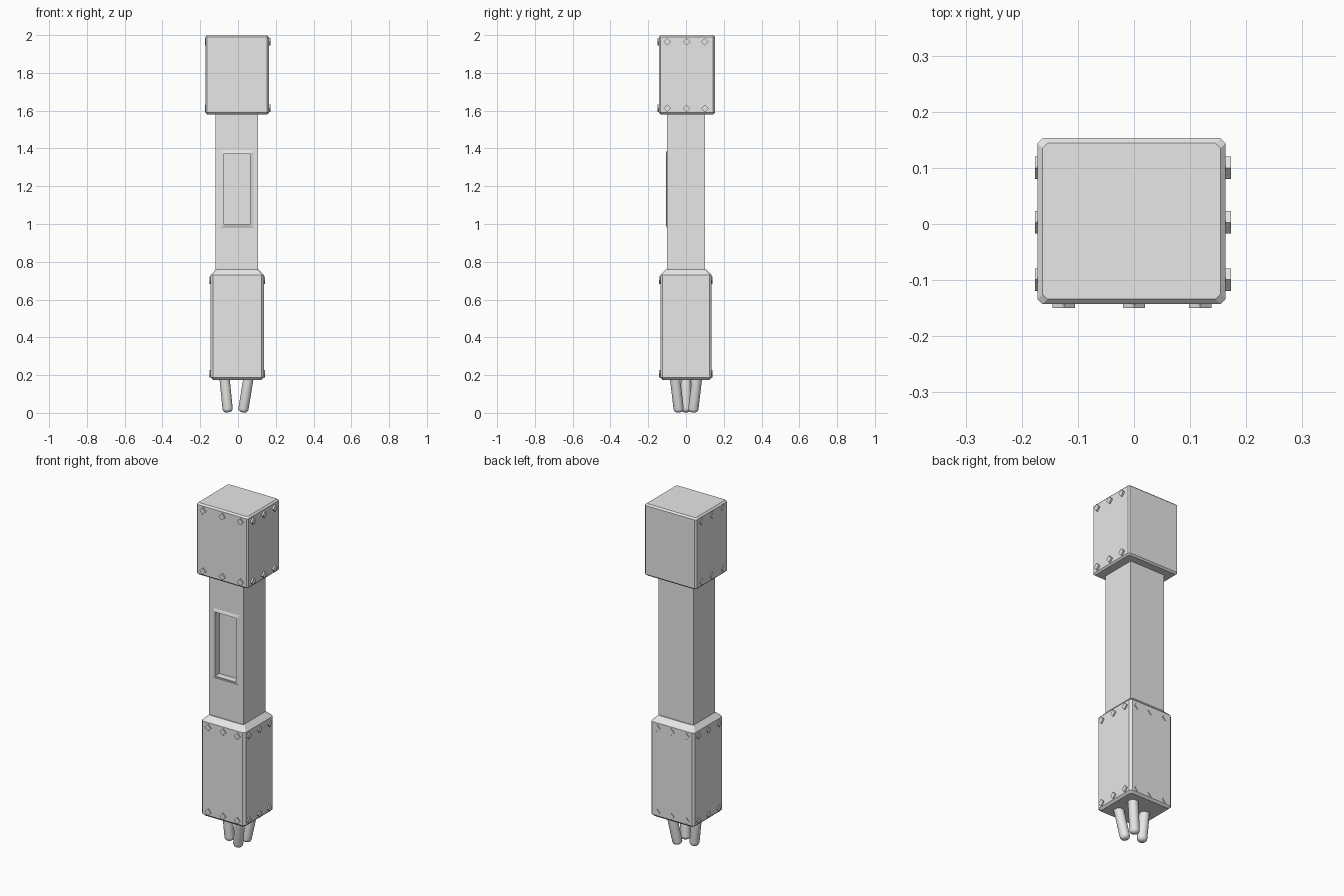
import bpy, bmesh, math
from mathutils import Vector, Matrix

cube = bpy.data.objects.get("Cube")
if cube:
    bpy.data.objects.remove(cube, do_unlink=True)

grey = bpy.data.materials.new("plain_grey")
grey.use_nodes = True
grey.diffuse_color = (0.8, 0.8, 0.8, 1)
grey.node_tree.nodes["Principled BSDF"].inputs["Base Color"].default_value = (0.8, 0.8, 0.8, 1)


def finish(name, bm):
    bmesh.ops.recalc_face_normals(bm, faces=bm.faces)
    mesh = bpy.data.meshes.new(name)
    bm.to_mesh(mesh)
    bm.free()
    mesh.materials.append(grey)
    obj = bpy.data.objects.new(name, mesh)
    bpy.context.collection.objects.link(obj)
    return obj


def loft(name, rings):
    """Skin a list of equal-length point rings and cap both ends."""
    bm = bmesh.new()
    rows = [[bm.verts.new(p) for p in ring] for ring in rings]
    n = len(rows[0])
    for a, b in zip(rows, rows[1:]):
        for i in range(n):
            j = (i + 1) % n
            bm.faces.new((a[i], a[j], b[j], b[i]))
    bm.faces.new(rows[0])
    bm.faces.new(rows[-1])
    return finish(name, bm)


def chamfered_ring(x0, x1, y0, y1, z, c):
    return [(x0 + c, y0, z), (x1 - c, y0, z), (x1, y0 + c, z), (x1, y1 - c, z),
            (x1 - c, y1, z), (x0 + c, y1, z), (x0, y1 - c, z), (x0, y0 + c, z)]


def block(name, x0, x1, y0, y1, levels, c):
    """Chamfered block; levels are (height, inset) pairs."""
    return loft(name, [chamfered_ring(x0 + d, x1 - d, y0 + d, y1 - d, z, c)
                       for z, d in levels])


def upright_ring(x0, x1, z0, z1, y):
    return [(x0, y, z0), (x1, y, z0), (x1, y, z1), (x0, y, z1)]


# Head and lower housing
block("head_block", -0.172, 0.163, -0.143, 0.153,
      [(1.58, 0.009), (1.589, 0), (1.991, 0), (2.0, 0.009)], 0.009)
block("lower_housing", -0.145, 0.137, -0.136, 0.136,
      [(0.175, 0.012), (0.187, 0), (0.73, 0), (0.76, 0.029)], 0.012)

# Shaft with a slightly raised rim around a recessed front panel
loft("shaft", [
    upright_ring(-0.118, 0.107, 0.70, 1.62, 0.101),
    upright_ring(-0.118, 0.107, 0.70, 1.62, -0.101),
    upright_ring(-0.092, 0.081, 0.98, 1.39, -0.101),
    upright_ring(-0.074, 0.063, 0.997, 1.372, -0.107),
    upright_ring(-0.074, 0.063, 0.997, 1.372, -0.066),
])


# Four-sided bolts
def bolt(name, position, normal, height):
    bm = bmesh.new()
    turn = Vector(normal).to_track_quat("Z", "Y").to_matrix().to_4x4()
    bmesh.ops.create_cone(bm, cap_ends=True, segments=4, radius1=0.02, radius2=0.02,
                          depth=2 * height,
                          matrix=Matrix.Translation(position) @ turn)
    finish(name, bm)


def bolt_rows(part, side, normal, face, heights, columns, proud):
    for z in heights:
        for n, across in enumerate(columns):
            spot = (face, across, z) if normal[0] else (across, face, z)
            row = "upper" if z == max(heights) else "lower"
            bolt(f"{part}_{side}_{row}_bolt_{n + 1}", spot, normal, proud)


LEFT, RIGHT, FRONT, BACK = (1, 0, 0), (-1, 0, 0), (0, -1, 0), (0, 1, 0)
head_z = (1.612, 1.965)
bolt_rows("head", "left", LEFT, 0.163, head_z, (-0.099, 0.003, 0.1), 0.01)
bolt_rows("head", "right", RIGHT, -0.172, head_z, (-0.099, 0.003, 0.1), 0.004)
bolt_rows("head", "front", FRONT, -0.143, head_z, (-0.125, 0, 0.118), 0.007)

housing_z = (0.208, 0.702)
columns = (-0.097, 0, 0.092)
bolt_rows("housing", "left", LEFT, 0.137, housing_z, columns, 0.007)
bolt_rows("housing", "right", RIGHT, -0.145, housing_z, columns, 0.005)
bolt_rows("housing", "front", FRONT, -0.136, housing_z, columns, 0.006)
bolt_rows("housing", "back", BACK, 0.136, housing_z, columns, 0.004)


# Three round-tipped prongs leaning inward
def prong(name, top, tip, radius=0.027, sides=20):
    top, tip = Vector(top), Vector(tip)
    axis = (tip - top).normalized()
    turn = axis.to_track_quat("Z", "Y")
    soft = radius * 0.75
    profile = [(top, radius)]
    for k in range(6):
        a = math.radians(18 * k)
        profile.append((tip - axis * soft * (1 - math.sin(a)),
                        radius - soft * (1 - math.cos(a))))
    rings = []
    for centre, r in profile:
        rings.append([centre + turn @ Vector((r * math.cos(math.tau * i / sides),
                                              r * math.sin(math.tau * i / sides), 0))
                      for i in range(sides)])
    obj = loft(name, rings)
    bpy.ops.object.select_all(action="DESELECT")
    obj.select_set(True)
    bpy.context.view_layer.objects.active = obj
    bpy.ops.object.shade_smooth_by_angle(angle=math.radians(40))


prong("right_prong", (-0.073, 0, 0.2), (-0.053, 0, 0.003))
for side, s in (("front", -1), ("back", 1)):
    prong(f"left_{side}_prong", (0.058, 0.06 * s, 0.2), (0.026, 0.037 * s, 0.003))
